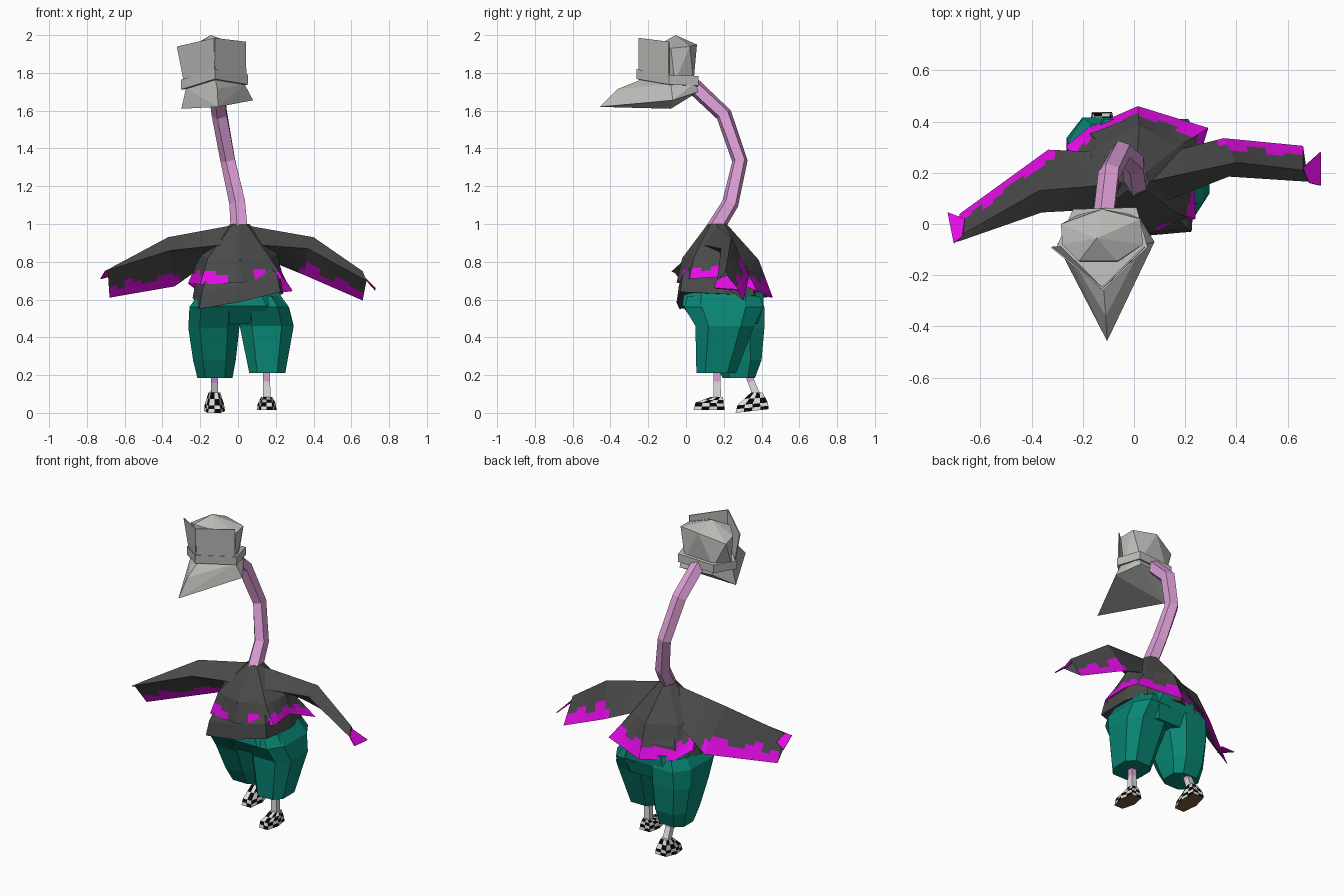
import bpy, bmesh, math
from mathutils import Vector

if "Cube" in bpy.data.objects:
    bpy.data.objects.remove(bpy.data.objects["Cube"])


def material(name, r, g, b):
    m = bpy.data.materials.new(name)
    m.diffuse_color = [(c / 255 / 12.92 if c < 11 else ((c / 255 + .055) / 1.055) ** 2.4) for c in (r, g, b)] + [1]
    m.use_nodes = True
    m.node_tree.nodes["Principled BSDF"].inputs["Base Color"].default_value = m.diffuse_color
    return m


CLOTH = material("charcoal cloth", 74, 74, 74)
MAGENTA = material("magenta trim", 232, 12, 234)
TEAL = material("teal trousers", 8, 133, 115)
PINK = material("pink skin", 222, 160, 216)
GREY = material("hat grey", 188, 188, 185)
WHITE = material("off white", 222, 222, 220)
BLACK = material("black", 6, 6, 6)
BROWN = material("brown sole", 122, 86, 52)


def finish(name, bm, mats):
    bmesh.ops.remove_doubles(bm, verts=bm.verts, dist=.0005)
    bmesh.ops.recalc_face_normals(bm, faces=bm.faces)
    me = bpy.data.meshes.new(name)
    bm.to_mesh(me)
    bm.free()
    for m in mats:
        me.materials.append(m)
    ob = bpy.data.objects.new(name, me)
    bpy.context.collection.objects.link(ob)
    return ob


def loft(name, rings, mats, nu=1, nv=1, closed=True, rule=None, caps=(True, True), fill=False):
    """Skin a list of equal-length point rings; rule(u, v, centre) picks the material."""
    bm = bmesh.new()
    k = len(rings[0])
    cols = (k if closed else k - 1) * nu
    rows = (len(rings) - 1) * nv

    def point(c, r):
        i, a = c // nu, (c % nu) / nu
        j = min(r // nv, len(rings) - 2)
        low, high = [Vector(g[i % k]).lerp(Vector(g[(i + 1) % k]), a) for g in (rings[j], rings[j + 1])]
        return low.lerp(high, r / nv - j)

    n = cols if closed else cols + 1
    vs = [[bm.verts.new(point(c, r)) for c in range(n)] for r in range(rows + 1)]
    for r in range(rows):
        for c in range(cols):
            d = (c + 1) % n
            f = bm.faces.new((vs[r][c], vs[r][d], vs[r + 1][d], vs[r + 1][c]))
            if rule:
                f.material_index = rule((c + .5) / nu, (r + .5) / nv, f.calc_center_median())
    if closed:
        for use, row in zip(caps, (vs[0], vs[-1])):
            if use:
                f = bm.faces.new(row)
                if rule:
                    f.material_index = rule(-1, -1 if row is vs[0] else 99, f.calc_center_median())
    if fill:
        bmesh.ops.remove_doubles(bm, verts=bm.verts, dist=.0005)
        bmesh.ops.holes_fill(bm, edges=bm.edges, sides=0)
    return finish(name, bm, mats)


def boxy(cx, cy, z, rx, ry, s=.55):
    """Rounded-box outline with eight corners."""
    outline = [(1, -s), (1, s), (s, 1), (-s, 1), (-1, s), (-1, -s), (-s, -1), (s, -1)]
    return [(cx + rx * a, cy + ry * b, z) for a, b in outline]


def tube(name, pts, radii, n, mats, rule=None):
    pts = [Vector(p) for p in pts]
    rings = []
    for i, p in enumerate(pts):
        d = (pts[min(i + 1, len(pts) - 1)] - pts[max(i - 1, 0)]).normalized()
        x = (Vector((1, 0, 0)) - d * d.x).normalized()
        y = d.cross(x)
        rings.append([p + (x * math.cos(t) + y * math.sin(t)) * radii[i]
                      for t in (2 * math.pi * (j + .5) / n for j in range(n))])
    return loft(name, rings, mats, rule=rule)


def hull(name, pts, mat):
    bm = bmesh.new()
    for p in pts:
        bm.verts.new(p)
    bmesh.ops.convex_hull(bm, input=bm.verts)
    return finish(name, bm, [mat])


def plate(name, pts, mat):
    bm = bmesh.new()
    bm.faces.new([bm.verts.new(p) for p in pts])
    ob = finish(name, bm, [mat])
    s = ob.modifiers.new("thickness", 'SOLIDIFY')
    s.thickness, s.offset = .006, 0


# Neck
tube("neck", [(.01, .15, .97), (.0, .235, 1.11), (-.05, .285, 1.335), (-.095, .2, 1.58), (-.115, .03, 1.74)],
     [.049, .046, .043, .045, .045], 5, [PINK])

# Beak-shaped visor, hat band and crown
hull("beak_visor", [(-.105, -.457, 1.62), (-.3, -.08, 1.61), (.08, -.07, 1.655), (-.11, -.36, 1.715),
                    (-.12, -.235, 1.765), (-.275, -.08, 1.72), (.035, -.08, 1.74),
                    (-.22, .045, 1.70), (0, .065, 1.70), (-.21, .04, 1.74), (0, .05, 1.75)], GREY)
band = [(-.122, -.262, 1.768), (.053, -.09, 1.738), (.01, .065, 1.732), (-.238, .058, 1.722), (-.302, -.09, 1.712)]
loft("hat_band", [band, [(x, y, z + .052) for x, y, z in band]], [GREY])
crown = [(-.28, -.06), (-.22, .035), (-.02, .04), (.03, -.06), (-.065, -.15), (-.205, -.15)]
hull("hat_crown", [(x, y, 1.75) for x, y in crown] +
     [(-.145, -.055, 2.0), (.025, .02, 1.94), (-.125, .058, 1.95), (-.285, .0, 1.9),
      (-.065, -.145, 1.95), (-.215, -.145, 1.95), (-.28, -.08, 1.92), (.035, -.08, 1.93)], GREY)
for side, x0, x1, z, z1 in (("left", -.322, -.287, 1.94, 1.76), ("right", .04, .042, 1.965, 1.785)):
    plate(side + "_hat_panel", [(x0, -.09, z), (-.125, -.25, 1.985), (-.122, -.25, 1.80), (x1, -.09, z1)], GREY)

# Cape with a ragged magenta hem
neckline = [(.01 + .05 * math.sin(t), .165 - .05 * math.cos(t), 1.0) for t in (math.pi * i / 4 for i in range(8))]
chest = [(.01, -.02, .82), (.17, .04, .82), (.21, .18, .84), (.17, .3, .81),
         (.02, .385, .81), (-.15, .3, .81), (-.2, .17, .84), (-.16, .03, .82)]
hem = [(.02, -.05, .69), (.24, .02, .71), (.235, .19, .72), (.29, .375, .645),
       (.015, .46, .61), (-.18, .375, .62), (-.265, .305, .685), (-.2, .0, .68)]


def hem_rule(u, v, c):
    front = c.y < .06 and abs(c.x - .02) < .08
    return int(not front and v > (1.45 if int(u * 3) % 2 else 1.65))


loft("cape", [neckline, chest, hem], [CLOTH, MAGENTA], nu=3, nv=6, rule=hem_rule, caps=(True, False))

# Shirt showing below the cape
shirt = [(0, -.05, .585), (.225, -.03, .64), (.24, .2, .63), (.2, .36, .62),
         (0, .43, .61), (-.18, .36, .61), (-.24, .2, .61), (-.205, -.035, .55)]
loft("shirt", [shirt, [(x * .93, .2 + (y - .2) * .95, z + .09) for x, y, z in shirt],
               [(x * .75, .2 + (y - .2) * .75, .77) for x, y, z in shirt]], [CLOTH])


# Wings: ridge, trailing and front edges at shoulder, elbow and wrist
def wing(side, ridge, trail, front, tip):
    gaps = [(Vector(a) - Vector(b)).length for a, b in zip(ridge, trail)]

    def fringe(u, v, c):
        i = int(u)
        size = gaps[i] + (gaps[i + 1] - gaps[i]) * (u - i)
        width = .1 if int(u * 8) % 4 < 2 else .06
        return int(u > .9 and abs(v - 1) * size < width)

    loft(side + "_wing", [ridge, trail, front, ridge], [CLOTH, MAGENTA], nu=8, nv=8,
         closed=False, rule=fringe, fill=True)
    plate(side + "_wing_tip", tip, MAGENTA)


wing("left",
     [(-.02, .16, .995), (-.37, .13, .93), (-.66, -.035, .775)],
     [(-.11, .28, .83), (-.335, .29, .67), (-.68, .04, .61)],
     [(-.08, .06, .89), (-.36, .045, .86), (-.69, -.07, .755)],
     [(-.66, .02, .73), (-.67, -.05, .765), (-.703, -.075, .75), (-.727, .045, .71)])
wing("right",
     [(.03, .16, .995), (.40, .24, .93), (.66, .21, .75)],
     [(.13, .28, .82), (.35, .335, .73), (.66, .305, .595)],
     [(.1, .08, .89), (.37, .185, .87), (.68, .165, .70)],
     [(.655, .215, .73), (.685, .16, .7), (.727, .15, .66), (.727, .28, .65)])

# Baggy trousers: shared seat, one leg stepping back
loft("trouser_seat", [boxy(.005, .2, .64, .21, .21), boxy(.015, .195, .565, .245, .215),
                      boxy(.01, .22, .47, .22, .16)], [TEAL])
loft("left_trouser", [boxy(-.108, .2, .62, .108, .19), boxy(-.122, .2, .56, .135, .215),
                      boxy(-.128, .24, .45, .135, .175), boxy(-.125, .27, .28, .113, .13),
                      boxy(-.122, .28, .185, .093, .085)], [TEAL])
loft("right_trouser", [boxy(.113, .2, .62, .113, .19), boxy(.14, .2, .56, .13, .21),
                       boxy(.152, .205, .46, .143, .155), boxy(.155, .16, .21, .095, .105)], [TEAL])


# Shins with pale socks, patterned shoes with brown soles
def sock(u, v, c):
    return int(c.z < .165)


tube("left_shin", [(-.125, .32, .24), (-.125, .345, .165), (-.125, .38, .08)], [.026, .026, .028], 4, [PINK, WHITE], sock)
tube("right_shin", [(.152, .165, .26), (.152, .165, .165), (.152, .165, .06)], [.026, .026, .028], 4, [PINK, WHITE], sock)


def patches(u, v, c):
    if v < 0:
        return 2
    return (int(max(u, 0) * 2) + int(v * 2)) % 2


def shoe(side, x, w, toe, heel, toe_z, heel_z, ankle_y, ankle_z):
    def ring(hw, y0, y1, z0, z1):
        return [(x - hw * .6, y0, z0), (x + hw * .6, y0, z0), (x + hw, (y0 + y1) / 2, (z0 + z1) / 2),
                (x + hw * .7, y1, z1), (x - hw * .7, y1, z1), (x - hw, (y0 + y1) / 2, (z0 + z1) / 2)]
    loft(side + "_shoe", [ring(w, toe, heel, toe_z, heel_z),
                          ring(w * .9, toe + .01, heel - .005, toe_z + .04, heel_z + .035),
                          ring(w * .55, ankle_y - .03, ankle_y + .03, ankle_z, ankle_z)],
         [WHITE, BLACK, BROWN], nu=2, nv=2, rule=patches)


shoe("left", -.125, .056, .262, .438, .0, .02, .375, .108)
shoe("right", .152, .052, .04, .205, .015, .015, .165, .085)
